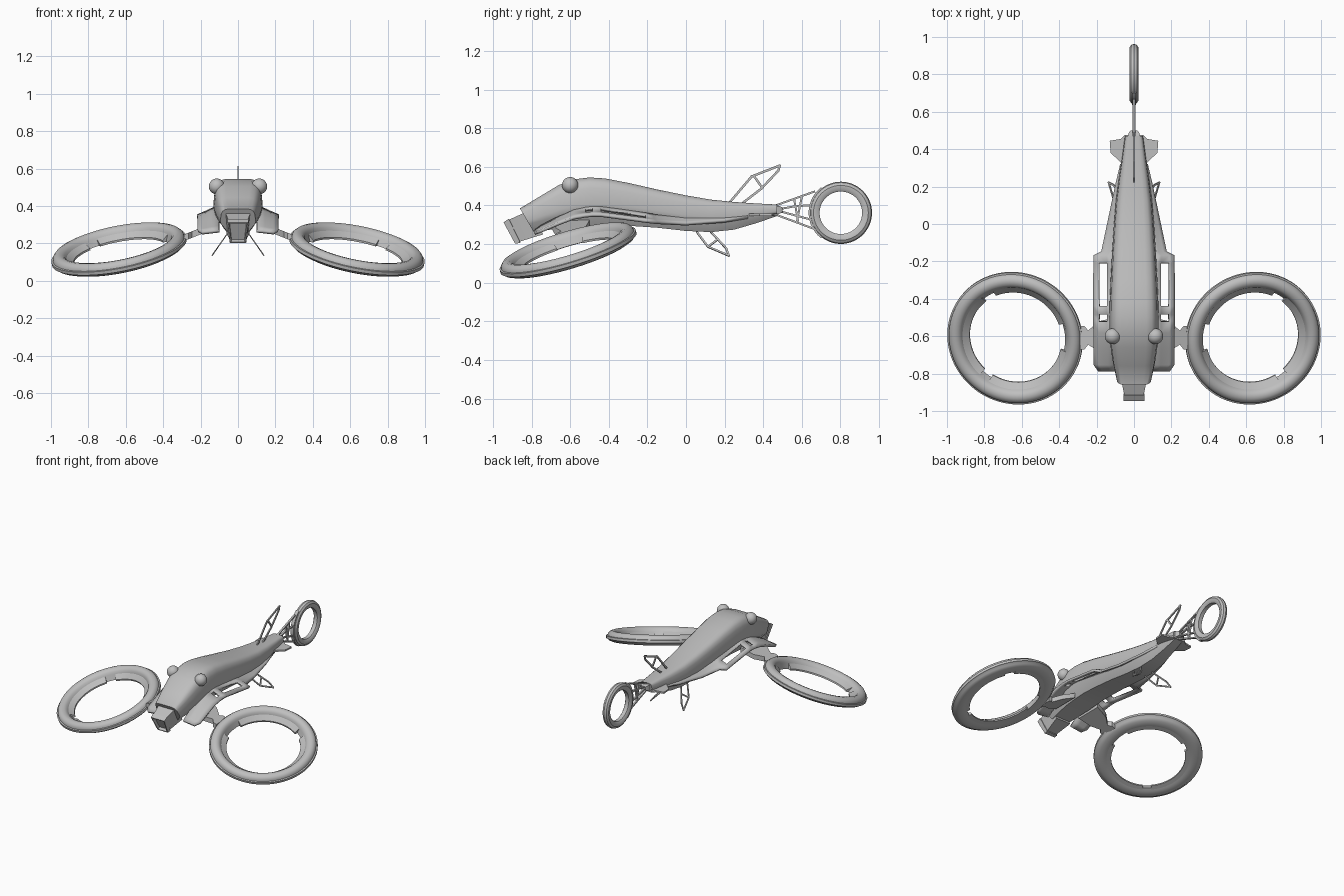
import bpy, bmesh, math
from mathutils import Vector, Matrix

if "Cube" in bpy.data.objects:
    bpy.data.objects.remove(bpy.data.objects["Cube"])

grey = bpy.data.materials.new("hull grey")
grey.diffuse_color = (0.52, 0.52, 0.52, 1)
grey.use_nodes = True
grey.node_tree.nodes["Principled BSDF"].inputs["Base Color"].default_value = grey.diffuse_color


def finish(name, bm, mirror=False, solid=0, angle=35):
    bmesh.ops.recalc_face_normals(bm, faces=bm.faces[:])
    me = bpy.data.meshes.new(name)
    bm.to_mesh(me)
    bm.free()
    me.materials.append(grey)
    ob = bpy.data.objects.new(name, me)
    bpy.context.collection.objects.link(ob)
    bpy.ops.object.select_all(action='DESELECT')
    ob.select_set(True)
    bpy.context.view_layer.objects.active = ob
    bpy.ops.object.shade_smooth_by_angle(angle=math.radians(angle))
    if solid:
        m = ob.modifiers.new("thickness", 'SOLIDIFY')
        m.thickness, m.offset = solid, 0
    if mirror:
        ob.modifiers.new("mirror", 'MIRROR').use_clip = False
    return ob


def loft(bm, rows, closed=True, caps=True, skip=()):
    vs = [[bm.verts.new(p) for p in r] for r in rows]
    n = len(rows[0])
    for i in range(len(rows) - 1):
        for j in range(n if closed else n - 1):
            if (i, j) not in skip:
                k = (j + 1) % n
                bm.faces.new((vs[i][j], vs[i][k], vs[i + 1][k], vs[i + 1][j]))
    if caps:
        return [bm.faces.new(vs[0]), bm.faces.new(vs[-1])]


def revolve(bm, profile, mat, a0=0, a1=360, n=96):
    full = a1 - a0 >= 360
    rows = []
    for i in range(n + 1):
        a = math.radians(a0 + (a1 - a0) * i / n)
        rows.append([mat @ Vector((r * math.cos(a), r * math.sin(a), z)) for r, z in profile])
    loft(bm, rows, caps=not full)
    if full:
        bmesh.ops.remove_doubles(bm, verts=bm.verts[:], dist=1e-5)


def bar(bm, a, b, w=0.006, t=0.004, side=(1, 0, 0)):
    # flat bar from a to b, thin along the side vector
    a, b, s = Vector(a), Vector(b), Vector(side).normalized()
    d = (b - a).normalized()
    u = d.cross(s).normalized()
    a, b = a - d * w * 0.7, b + d * w * 0.7
    loft(bm, [[p + u * w * i + s * t * j for i, j in ((-1, -1), (1, -1), (1, 1), (-1, 1))]
              for p in (a, b)])


def plate(bm, outline, thick):
    lo = [Vector(p) - Vector((0, 0, thick / 2)) for p in outline]
    loft(bm, [lo, [p + Vector((0, 0, thick)) for p in lo]])


# main hull: slanted stations (top y, top z, bottom y, bottom z, half width)
stations = [(-.86, .385, -.79, .265, .095), (-.76, .445, -.70, .275, .115),
            (-.66, .505, -.62, .285, .128), (-.58, .535, -.56, .290, .132),
            (-.50, .545, -.50, .295, .132), (-.42, .540, -.42, .300, .130),
            (-.30, .517, -.30, .295, .125), (-.15, .483, -.15, .285, .117),
            (0, .452, 0, .268, .107), (.13, .430, .13, .262, .096),
            (.25, .418, .25, .275, .080), (.37, .410, .37, .310, .062),
            (.47, .405, .47, .345, .048)]
half = [(.0, 0), (.5, .0), (.72, .03), (.86, .1), (.94, .22), (1, .55), (.95, .68), (.62, 1)]
section = half + [(0, 1)] + [(-x, t) for x, t in half[:0:-1]]
bm = bmesh.new()
caps = loft(bm, [[(x * w, yt + (yb - yt) * t, zt + (zb - zt) * t) for x, t in section]
                 for yt, zt, yb, zb, w in stations])
bmesh.ops.inset_region(bm, faces=[caps[0]], thickness=0.01, depth=-0.006)
finish("main_hull", bm)

# side platforms flaring from the hull, with open windows
rows = [(-.785, .10, .190, .255, .265), (-.75, .10, .215, .268, .29),
        (-.66, .10, .215, .305, .34), (-.58, .10, .215, .335, .38),
        (-.52, .10, .215, .345, .395), (-.485, .10, .215, .348, .40),
        (-.44, .10, .215, .348, .398), (-.21, .10, .215, .318, .36),
        (-.17, .10, .215, .313, .353), (-.15, .10, .172, .310, .35),
        (0, .08, .140, .303, .34), (.2, .06, .098, .318, .345), (.32, .04, .07, .338, .355)]
bm = bmesh.new()
loft(bm, [[(xi + (xo - xi) * f, y, zi + (zo - zi) * f) for f in (0, .36, .75, 1)]
          for y, xi, xo, zo, zi in rows], closed=False, caps=False, skip={(4, 1), (6, 1)})
finish("side_platform", bm, mirror=True, solid=.016)

# flat tail plate
bm = bmesh.new()
right = [(.055, .29), (.06, .32), (.125, .38), (.13, .445), (.07, .455), (.05, .475)]
plate(bm, [(x, y, .352) for x, y in right] + [(-x, y, .352) for x, y in right[::-1]], .012)
finish("tail_plate", bm)

# nose box with a recessed front window
bm = bmesh.new()
nose = [(-.80, .380, -.74, .250, .068, .060), (-.86, .352, -.80, .232, .063, .050),
        (-.915, .327, -.86, .213, .052, .040), (-.918, .331, -.858, .206, .057, .045),
        (-.945, .313, -.885, .202, .055, .043)]
caps = loft(bm, [[(-wt, yt, zt), (wt, yt, zt), (wb, yb, zb), (-wb, yb, zb)]
                 for yt, zt, yb, zb, wt, wb in nose])
bmesh.ops.recalc_face_normals(bm, faces=bm.faces[:])
bmesh.ops.inset_region(bm, faces=[caps[1]], thickness=.010, depth=0)
bmesh.ops.inset_region(bm, faces=[caps[1]], thickness=.003, depth=-.02)
finish("nose_box", bm)

# round domes on the hull shoulders
bm = bmesh.new()
bmesh.ops.create_uvsphere(bm, u_segments=32, v_segments=16, radius=.042,
                          matrix=Matrix.Translation((.114, -.6, .505)))
finish("shoulder_dome", bm, mirror=True, angle=60)

# big tilted rotor rings
up = Vector((.2, -.3, 1)).normalized()
ax = (Vector((1, 0, 0)) - up * up.x).normalized()
tilt = Matrix((ax, up.cross(ax), up)).transposed().to_4x4()
rotor = Matrix.Translation((.637, -.612, .167)) @ tilt
bm = bmesh.new()
revolve(bm, [(.268, -.030), (.285, .008), (.292, .022), (.305, .033), (.325, .037), (.343, .031),
             (.355, .018), (.358, .006), (.367, .004), (.367, -.014), (.358, -.017),
             (.350, -.027), (.330, -.035), (.295, -.037)], rotor)
finish("rotor_ring", bm, mirror=True)

# inner duct panels, with gaps between
for i, (a0, a1) in enumerate([(65, 160), (192, 300), (312, 410)]):
    bm = bmesh.new()
    revolve(bm, [(.290, .010), (.250, -.020), (.250, -.031), (.290, -.034)], rotor, a0, a1, 32)
    finish("duct_panel_%d" % (i + 1), bm, mirror=True)

# arms between hull and rotor rings
bm = bmesh.new()
outline = [(.10, -.70), (.19, -.68), (.245, -.645), (.265, -.67), (.290, -.67),
           (.290, -.545), (.265, -.545), (.245, -.57), (.19, -.52), (.10, -.50)]
plate(bm, [(x, y, .29 - (x - .14) * .4) for x, y in outline], .035)
finish("rotor_arm", bm, mirror=True)

# tail rotor ring, upright
bm = bmesh.new()
upright = Matrix.Translation((0, .802, .362)) @ Matrix.Rotation(math.pi / 2, 4, 'Y')
revolve(bm, [(.110, -.014), (.110, .014), (.122, .023), (.142, .024), (.156, .015), (.161, 0),
             (.156, -.015), (.142, -.024), (.122, -.023)], upright, n=64)
finish("tail_ring", bm)

# bracket hugging the tail ring (local -x points up after the rotation)
bm = bmesh.new()
revolve(bm, [(.155, -.012), (.155, .012), (.167, .012), (.167, -.012)], upright, 218, 322, 24)
finish("tail_bracket", bm)

# tail struts
bm = bmesh.new()
for a, b in [((.45, .395), (.665, .472)), ((.45, .358), (.665, .278)),
             ((.46, .377), (.56, .395)), ((.46, .377), (.56, .350)),
             ((.56, .395), (.65, .402)), ((.56, .350), (.65, .326)),
             ((.56, .432), (.58, .320)), ((.60, .447), (.575, .320))]:
    bar(bm, (0, *a), (0, *b), .005, .007)
finish("tail_struts", bm)
bm = bmesh.new()
loft(bm, [[(x * s, y, .377 + z * s) for x, z in ((-.03, -.02), (.03, -.02), (.03, .02), (-.03, .02))]
          for y, s in ((.44, 1.2), (.485, 1.0), (.50, .6))])
finish("tail_cap", bm)

# open-frame dorsal fin
bm = bmesh.new()
fin = [(.217, .405), (.34, .550), (.486, .607), (.478, .580), (.39, .487), (.29, .41)]
for a, b in list(zip(fin, fin[1:])) + [((.352, .552), (.395, .492))]:
    bar(bm, (0, *a), (0, *b), .006, .004)
finish("dorsal_fin", bm)

# open-frame lower fins, splayed outward
bm = bmesh.new()
fin = [(.057, .262), (.114, .186), (.222, .140), (.208, .178), (.13, .262)]
point = lambda y, z: (.055 + (.255 - z) * .7, y, z)
for a, b in list(zip(fin, fin[1:])) + [((.114, .186), (.165, .225))]:
    bar(bm, point(*a), point(*b), .005, .003, (1, 0, .7))
finish("lower_fin", bm, mirror=True)
